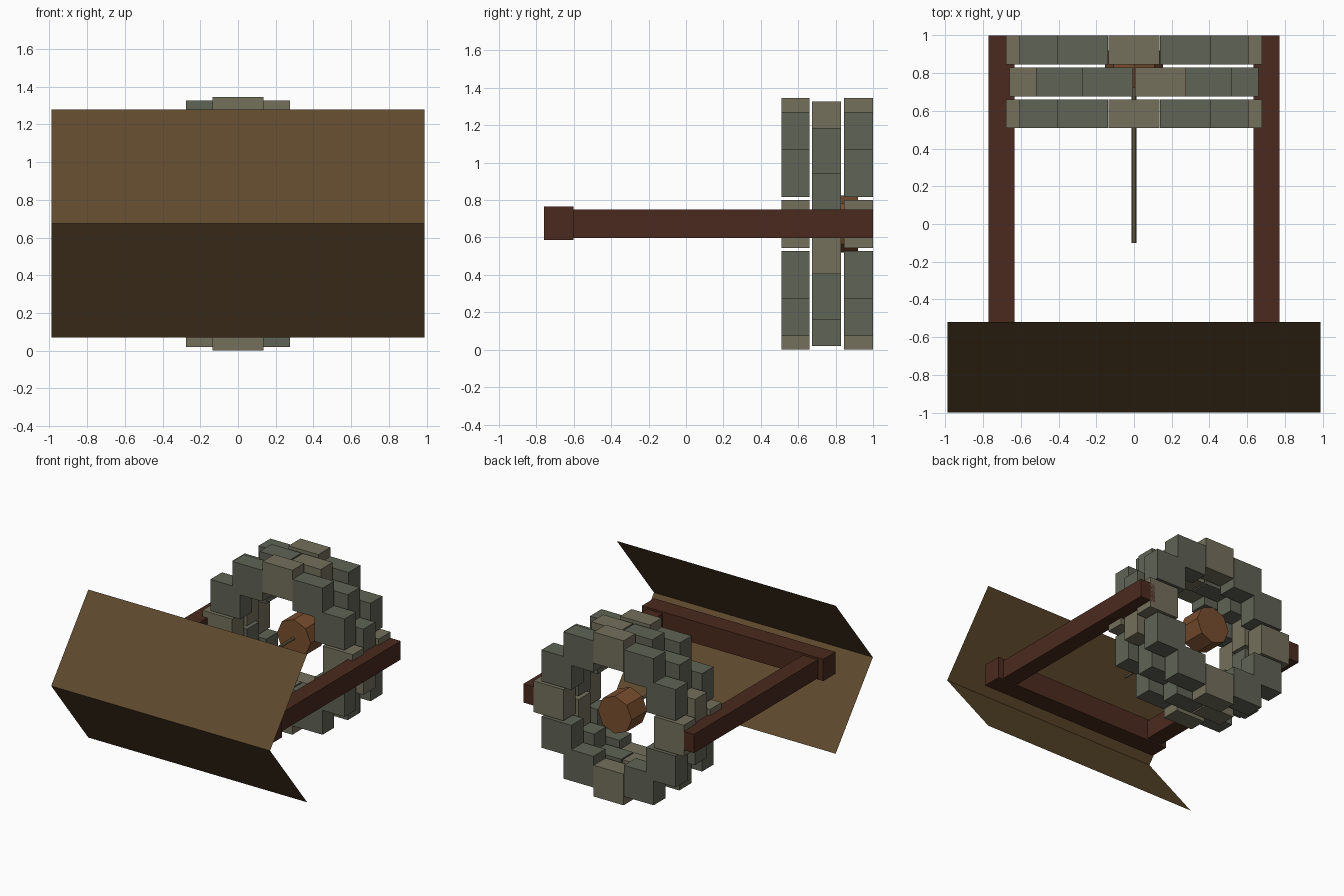
import bpy, bmesh, math
from mathutils import Matrix, Vector

if "Cube" in bpy.data.objects:
    bpy.data.objects.remove(bpy.data.objects["Cube"])

CZ = 0.6725  # height of the central axis


def material(name, rgb):
    m = bpy.data.materials.new(name)
    m.diffuse_color = (*rgb, 1)
    m.use_nodes = True
    m.node_tree.nodes["Principled BSDF"].inputs["Base Color"].default_value = m.diffuse_color
    return m


STONE = material("stone", (0.115, 0.125, 0.09))
PALE = material("pale_stone", (0.175, 0.16, 0.107))
WOOD = material("dark_wood", (0.07, 0.023, 0.013))
PANEL = material("panel_brown", (0.115, 0.067, 0.026))
HUB = material("hub_wood", (0.19, 0.076, 0.028))
ROD = material("rod_straw", (0.19, 0.155, 0.085))


def finish(name, bm, mats):
    me = bpy.data.meshes.new(name)
    bm.to_mesh(me)
    bm.free()
    for m in mats:
        me.materials.append(m)
    ob = bpy.data.objects.new(name, me)
    bpy.context.collection.objects.link(ob)
    return ob


def add_box(bm, lo, hi, mat=0):
    lo, hi = Vector(lo), Vector(hi)
    mtx = Matrix.Translation((lo + hi) / 2) @ Matrix.Diagonal((*(hi - lo), 1))
    for v in bmesh.ops.create_cube(bm, size=1, matrix=mtx)["verts"]:
        for f in v.link_faces:
            f.material_index = mat


def box(name, lo, hi, mat):
    bm = bmesh.new()
    add_box(bm, lo, hi)
    return finish(name, bm, [mat])


def cylinder_y(name, r, y0, y1, sides, mat):
    bm = bmesh.new()
    mtx = Matrix.Translation((0, (y0 + y1) / 2, CZ)) @ Matrix.Rotation(math.pi / 2, 4, "X")
    bmesh.ops.create_cone(bm, cap_ends=True, segments=sides, radius1=r, radius2=r,
                          depth=y1 - y0, matrix=mtx)
    return finish(name, bm, [mat])


# Wheel: three rings of twelve upright blocks, the middle ring turned half a step
R, W, H = 0.545, 0.27, 0.255
rings = [("front_ring", 0.51, 0.66, 0), ("middle_ring", 0.675, 0.83, 0.5), ("back_ring", 0.845, 1.0, 0)]
for name, y0, y1, shift in rings:
    bm = bmesh.new()
    for k in range(12):
        a = (k + shift) * math.pi / 6
        x, z = R * math.sin(a), CZ + R * math.cos(a)
        add_box(bm, (x - W / 2, y0, z - H / 2), (x + W / 2, y1, z + H / 2), 1 if k % 3 == 0 else 0)
    finish(name, bm, [STONE, PALE])

# Hub and the thin rod pointing forward
cylinder_y("hub", 0.153, 0.72, 0.92, 8, HUB)
cylinder_y("rod", 0.012, -0.1, 0.73, 8, ROD)

# Frame: two long arms and a crossbar
for side, s in (("left", -1), ("right", 1)):
    xs = sorted((s * 0.635, s * 0.772))
    box(side + "_arm", (xs[0], -0.68, 0.598), (xs[1], 1.0, 0.75), WOOD)
box("crossbar", (-0.82, -0.76, 0.587), (0.82, -0.602, 0.765), WOOD)

# Folded front shield, a thin sheet creased along its middle
bm = bmesh.new()
profile = [(-0.52, 0.07), (-1.0, 0.675), (-0.52, 1.28)]
rows = [[bm.verts.new((x, y, z)) for x in (-0.99, 0.99)] for y, z in profile]
for a, b in zip(rows, rows[1:]):
    bm.faces.new((a[0], a[1], b[1], b[0]))
finish("folded_shield", bm, [PANEL])
